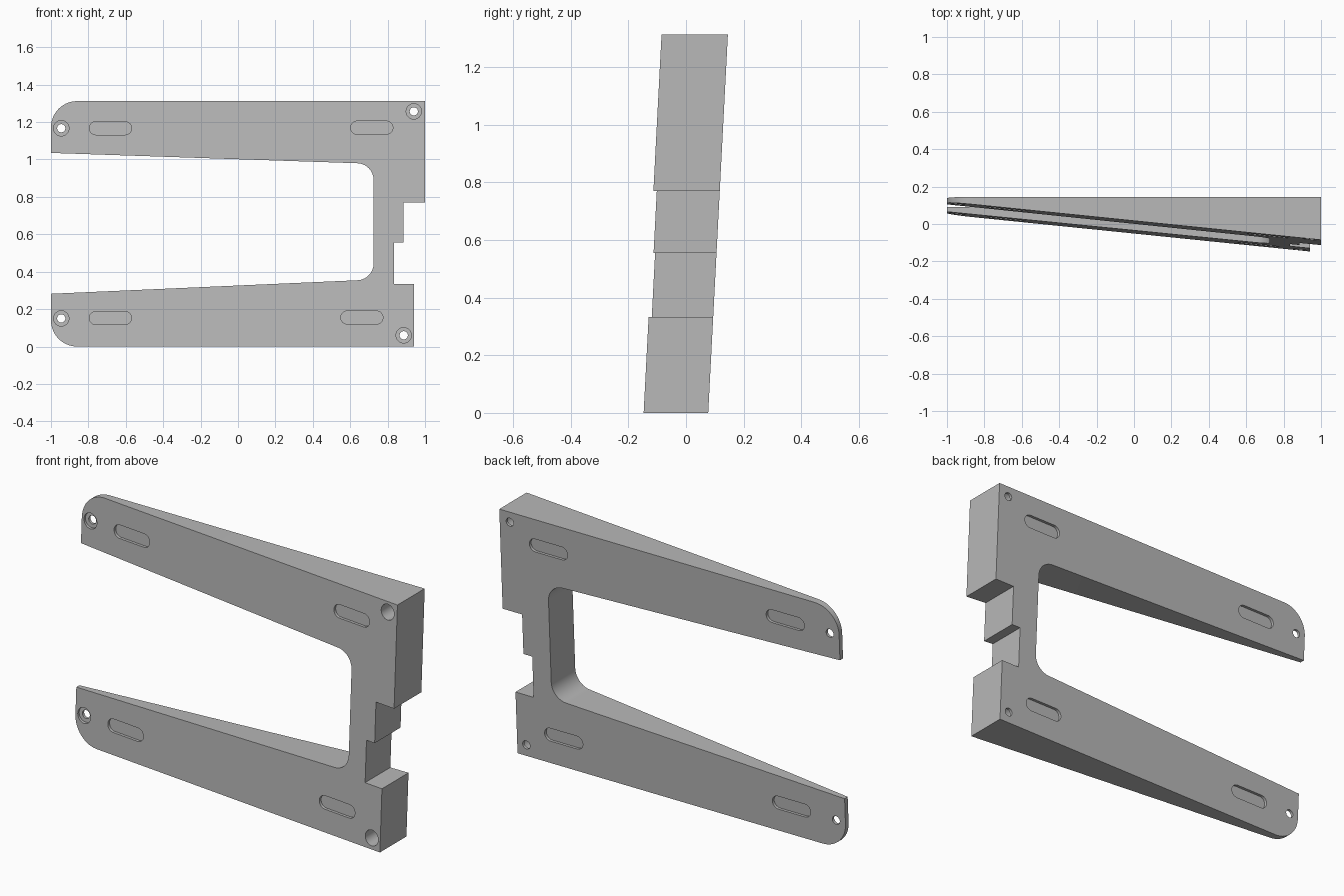
import bpy, bmesh, math
from mathutils import Vector

cube = bpy.data.objects.get("Cube")
if cube:
    bpy.data.objects.remove(cube, do_unlink=True)

grey = bpy.data.materials.new("plain_grey")
grey.use_nodes = True
colour = (0.48, 0.48, 0.48, 1)
grey.diffuse_color = colour
grey.node_tree.nodes["Principled BSDF"].inputs["Base Color"].default_value = colour


# Sloping planes that bound the wedge, as y at a given x and z
def back(x, z):
    return 0.077 + 0.052 * z


def front(x, z):
    return back(x, z) - 0.128 - 0.102 * x


def offset(plane, d):
    return lambda x, z: plane(x, z) + d


def rounded(corners, steps=14):
    """Outline from (x, z, fillet radius) corners."""
    out = []
    for i, (x, z, r) in enumerate(corners):
        p = Vector((x, z))
        if r == 0:
            out.append(p)
            continue
        a = (Vector(corners[i - 1][:2]) - p).normalized()
        b = (Vector(corners[(i + 1) % len(corners)][:2]) - p).normalized()
        half = a.angle(b) / 2
        centre = p + (a + b).normalized() * (r / math.sin(half))
        start = p + a * (r / math.tan(half)) - centre
        end = p + b * (r / math.tan(half)) - centre
        sweep = math.pi - 2 * half
        for k in range(steps + 1):
            t = k / steps
            out.append(centre + (start * math.sin((1 - t) * sweep)
                                 + end * math.sin(t * sweep)) / math.sin(sweep))
    return out


def stadium(x, z, half_length, r, steps=16):
    """Slot outline; a circle when half_length is zero."""
    pts = []
    for side in (0, 1):
        for k in range(steps + (1 if half_length else 0)):
            a = math.pi * (side + k / steps) - math.pi / 2
            pts.append(Vector((x + (half_length if side == 0 else -half_length)
                               + r * math.cos(a), z + r * math.sin(a))))
    return pts


def add_prism(bm, outline, near, far):
    a = [bm.verts.new((p.x, near(p.x, p.y), p.y)) for p in outline]
    b = [bm.verts.new((p.x, far(p.x, p.y), p.y)) for p in outline]
    bm.faces.new(a)
    bm.faces.new(b[::-1])
    for i in range(len(a)):
        j = (i + 1) % len(a)
        bm.faces.new((a[j], a[i], b[i], b[j]))


def make_object(name, prisms):
    bm = bmesh.new()
    for prism in prisms:
        add_prism(bm, *prism)
    bmesh.ops.recalc_face_normals(bm, faces=bm.faces)
    mesh = bpy.data.meshes.new(name)
    bm.to_mesh(mesh)
    bm.free()
    mesh.materials.append(grey)
    obj = bpy.data.objects.new(name, mesh)
    bpy.context.collection.objects.link(obj)
    return obj


# Forked wedge: two tapering arms joined by a stepped spine
fork = make_object("forked_wedge_bracket", [(rounded([
    (-1, 0, 0.14), (0.94, 0, 0), (0.94, 0.333, 0), (0.833, 0.333, 0),
    (0.833, 0.555, 0), (0.885, 0.555, 0), (0.885, 0.77, 0), (1, 0.77, 0),
    (1, 1.312, 0), (-1, 1.312, 0.14), (-1, 1.035, 0), (0.725, 0.977, 0.09),
    (0.725, 0.358, 0.09), (-1, 0.282, 0)]), front, back)])

# Shallow slots on both faces, counterbores from the front, through holes
slots = [(-0.682, 1.167), (0.715, 1.17), (-0.682, 0.152), (0.662, 0.155)]
screws = [(-0.945, 1.167), (0.94, 1.257), (-0.945, 0.15), (0.886, 0.06)]
pockets, holes = [], []
for x, z in slots:
    shape = stadium(x, z, 0.078, 0.035)
    pockets.append((shape, offset(front, -0.1), offset(front, 0.015)))
    pockets.append((shape, offset(back, -0.015), offset(back, 0.1)))
for x, z in screws:
    pockets.append((stadium(x, z, 0, 0.041), offset(front, -0.1), offset(back, -0.015)))
    holes.append((stadium(x, z, 0, 0.022), offset(front, -0.1), offset(back, 0.1)))

bpy.ops.object.select_all(action='DESELECT')
fork.select_set(True)
bpy.context.view_layer.objects.active = fork
for name, prisms in (("pocket_cutter", pockets), ("hole_cutter", holes)):
    cutter = make_object(name, prisms)
    cutter.hide_render = True
    mod = fork.modifiers.new(name, 'BOOLEAN')
    mod.operation = 'DIFFERENCE'
    mod.solver = 'EXACT'
    mod.object = cutter
    bpy.ops.object.modifier_apply(modifier=mod.name)
    bpy.data.objects.remove(cutter, do_unlink=True)

bpy.ops.object.shade_smooth_by_angle(angle=math.radians(30))
